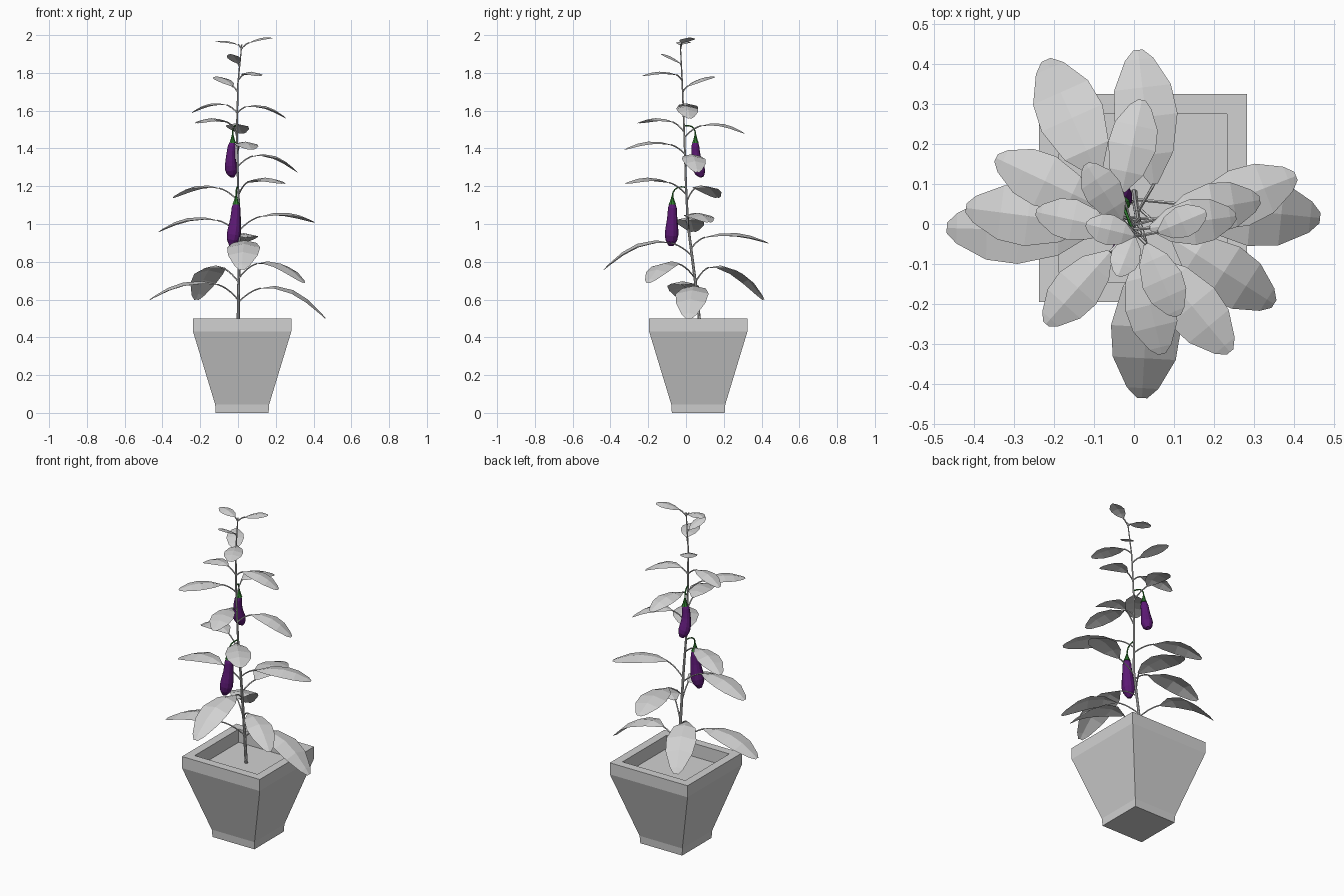
import bpy, bmesh, math
from mathutils import Vector

cube = bpy.data.objects.get("Cube")
if cube:
    bpy.data.objects.remove(cube, do_unlink=True)


def material(name, rgb):
    mat = bpy.data.materials.new(name)
    mat.use_nodes = True
    mat.diffuse_color = (*rgb, 1)
    mat.node_tree.nodes["Principled BSDF"].inputs["Base Color"].default_value = (*rgb, 1)
    return mat


GREY = material("plain grey", (0.64, 0.64, 0.64))
PURPLE = material("fruit purple", (0.11, 0.01, 0.18))
GREEN = material("calyx green", (0.03, 0.22, 0.03))
parts = []


def finish(name, bm, mat, recalc=True):
    if recalc:
        bmesh.ops.recalc_face_normals(bm, faces=bm.faces)
    mesh = bpy.data.meshes.new(name)
    bm.to_mesh(mesh)
    bm.free()
    mesh.materials.append(mat)
    obj = bpy.data.objects.new(name, mesh)
    bpy.context.collection.objects.link(obj)
    parts.append(obj)
    return obj


def bridge(bm, a, b):
    n = len(a)
    for i in range(n):
        bm.faces.new((a[i], a[(i + 1) % n], b[(i + 1) % n], b[i]))


def tube(name, path, radii, sides, mat):
    """Closed round tube through the path points."""
    bm = bmesh.new()
    rings = []
    for i, p in enumerate(path):
        along = (path[min(i + 1, len(path) - 1)] - path[max(i - 1, 0)]).normalized()
        u = along.cross(Vector((0.3, 1, 0.2))).normalized()
        v = along.cross(u)
        angles = [math.tau * k / sides for k in range(sides)]
        rings.append([bm.verts.new(p + radii[i] * (u * math.cos(a) + v * math.sin(a)))
                      for a in angles])
    for a, b in zip(rings, rings[1:]):
        bridge(bm, a, b)
    bm.faces.new(rings[0])
    bm.faces.new(rings[-1])
    return finish(name, bm, mat)


def bend(a, b, c, steps=5):
    """Quadratic curve from a to c, pulled towards b."""
    ts = [i / steps for i in range(steps + 1)]
    return [a * (1 - t) ** 2 + b * 2 * t * (1 - t) + c * t * t for t in ts]


# Square pot: outer wall, rim, inner wall and soil
bm = bmesh.new()
rings = []
for half, z in [(0.14, 0), (0.143, 0.045), (0.26, 0.43), (0.26, 0.5), (0.21, 0.5), (0.21, 0.42)]:
    rings.append([bm.verts.new((0.022 + sx * half, 0.065 + sy * half, z))
                  for sx, sy in [(-1, -1), (1, -1), (1, 1), (-1, 1)]])
for a, b in zip(rings, rings[1:]):
    bridge(bm, a, b)
bm.faces.new(rings[0])
bm.faces.new(rings[-1])
finish("pot", bm, GREY)

# Main stem
STEM = [Vector(p) for p in [(0, 0.08, 0.4), (0.003, 0.055, 0.65), (0.01, 0.01, 1), (0, 0, 1.2),
                            (-0.006, -0.01, 1.5), (0, -0.02, 1.75), (0.02, -0.03, 1.95)]]
tube("stem", STEM, [0.009 - 0.001 * i for i in range(len(STEM))], 8, GREY)


def stem_at(z):
    z = min(max(z, STEM[0].z), STEM[-1].z)
    for a, b in zip(STEM, STEM[1:]):
        if z <= b.z:
            return a.lerp(b, (z - a.z) / (b.z - a.z))


def leaf(name, base, tip):
    """Arched, slightly roof-shaped leaf on a curved stalk."""
    base, tip = Vector(base), Vector(tip)
    span = tip - base
    length = span.length
    side = Vector((-span.y, span.x, 0)).normalized()
    half = 0.015 + 0.19 * length
    arch = 0.09 * length + 0.22 * max(-span.z, 0)
    bm = bmesh.new()
    rows = []
    for t, w in [(0, 0.12), (0.22, 0.72), (0.5, 1), (0.72, 0.9), (0.93, 0.45), (1, 0.15)]:
        mid = base.lerp(tip, t) + Vector((0, 0, arch * 4 * t * (1 - t)))
        drop = Vector((0, 0, -0.22 * half * w))
        rows.append([bm.verts.new(mid + side * half * w + drop), bm.verts.new(mid),
                     bm.verts.new(mid - side * half * w + drop)])
    for a, b in zip(rows, rows[1:]):
        for k in range(2):
            bm.faces.new((a[k], a[k + 1], b[k + 1], b[k]))
    finish(name, bm, GREY, recalc=False)
    # Stalk
    reach = (base - stem_at(base.z)).xy.length
    root = stem_at(base.z - 0.55 * reach - 0.01)
    pull = root.lerp(base, 0.5) + Vector((0, 0, 0.2 * reach))
    tube(name + "_stalk", bend(root, pull, base), [0.004] * 6, 5, GREY)


# Leaves as base and tip points, from the pot upwards
LOWER = [((-0.11, -0.02, 0.68), (-0.468, -0.01, 0.6)),
         ((0.12, 0.05, 0.66), (0.465, 0.015, 0.5)),
         ((-0.09, 0.12, 0.77), (-0.22, 0.41, 0.6)),
         ((0.1, -0.04, 0.79), (0.35, -0.2, 0.69)),
         ((0.04, -0.08, 0.9), (0.02, -0.435, 0.76)),
         ((0.05, 0.1, 0.93), (0.01, 0.435, 0.9)),
         ((-0.11, 0, 1.02), (-0.42, 0.04, 0.96))]
MIDDLE = [((0.12, 0.01, 1.04), (0.405, 0.12, 1.01)),
          ((-0.1, 0.05, 1.19), (-0.345, 0.165, 1.14)),
          ((0.05, -0.09, 1.22), (0.24, -0.32, 1.215)),
          ((0.08, 0.02, 1.36), (0.315, 0.06, 1.275)),
          ((0.01, -0.08, 1.42), (0.07, -0.325, 1.395)),
          ((-0.06, -0.07, 1.54), (-0.22, -0.25, 1.535)),
          ((-0.03, 0.08, 1.52), (0.02, 0.31, 1.48))]
UPPER = [((-0.06, -0.01, 1.63), (-0.245, 0.03, 1.59)),
         ((0.04, -0.01, 1.62), (0.255, 0.02, 1.56)),
         ((0.03, -0.05, 1.79), (0.11, -0.23, 1.785)),
         ((-0.03, 0.01, 1.73), (-0.12, 0.15, 1.78)),
         ((0, -0.03, 1.85), (-0.04, -0.13, 1.9)),
         ((0.06, -0.02, 1.96), (0.18, 0.03, 1.985)),
         ((0, -0.03, 1.95), (-0.12, 0, 1.965))]
for group, points in (("lower", LOWER), ("middle", MIDDLE), ("upper", UPPER)):
    for i, (base, tip) in enumerate(points):
        leaf(f"{group}_leaf_{i + 1}", base, tip)


def fruit(name, top, belly, bottom, size):
    """Long hanging fruit with a green cap and stalk."""
    top, belly, bottom = Vector(top), Vector(belly), Vector(bottom)
    shape = [0.35, 0.64, 0.7, 0.76, 0.86, 0.96, 1, 0.85, 0.35]
    path = bend(top, belly, bottom, len(shape) - 1)
    tube(name, path, [size * s for s in shape], 12, PURPLE)
    up = Vector((0, 0, 1))
    tube(name + "_cap", [top - up * 0.012, top + up * 0.006, top + up * 0.035],
         [size * 0.58, size * 0.35, 0.004], 8, GREEN)
    start = top + up * 0.03
    tube(name + "_stalk", bend(start, start + up * 0.06, stem_at(top.z + 0.08)),
         [0.004] * 6, 5, GREEN)


fruit("lower_fruit", (-0.01, -0.072, 1.115), (-0.01, -0.072, 1), (-0.035, -0.08, 0.885), 0.037)
fruit("upper_fruit", (-0.028, 0.05, 1.44), (-0.05, 0.045, 1.33), (-0.028, 0.085, 1.25), 0.033)

# Smooth shading with sharp corners kept
for obj in bpy.context.view_layer.objects:
    obj.select_set(obj in parts)
bpy.context.view_layer.objects.active = parts[0]
bpy.ops.object.shade_smooth_by_angle(angle=math.radians(35))
